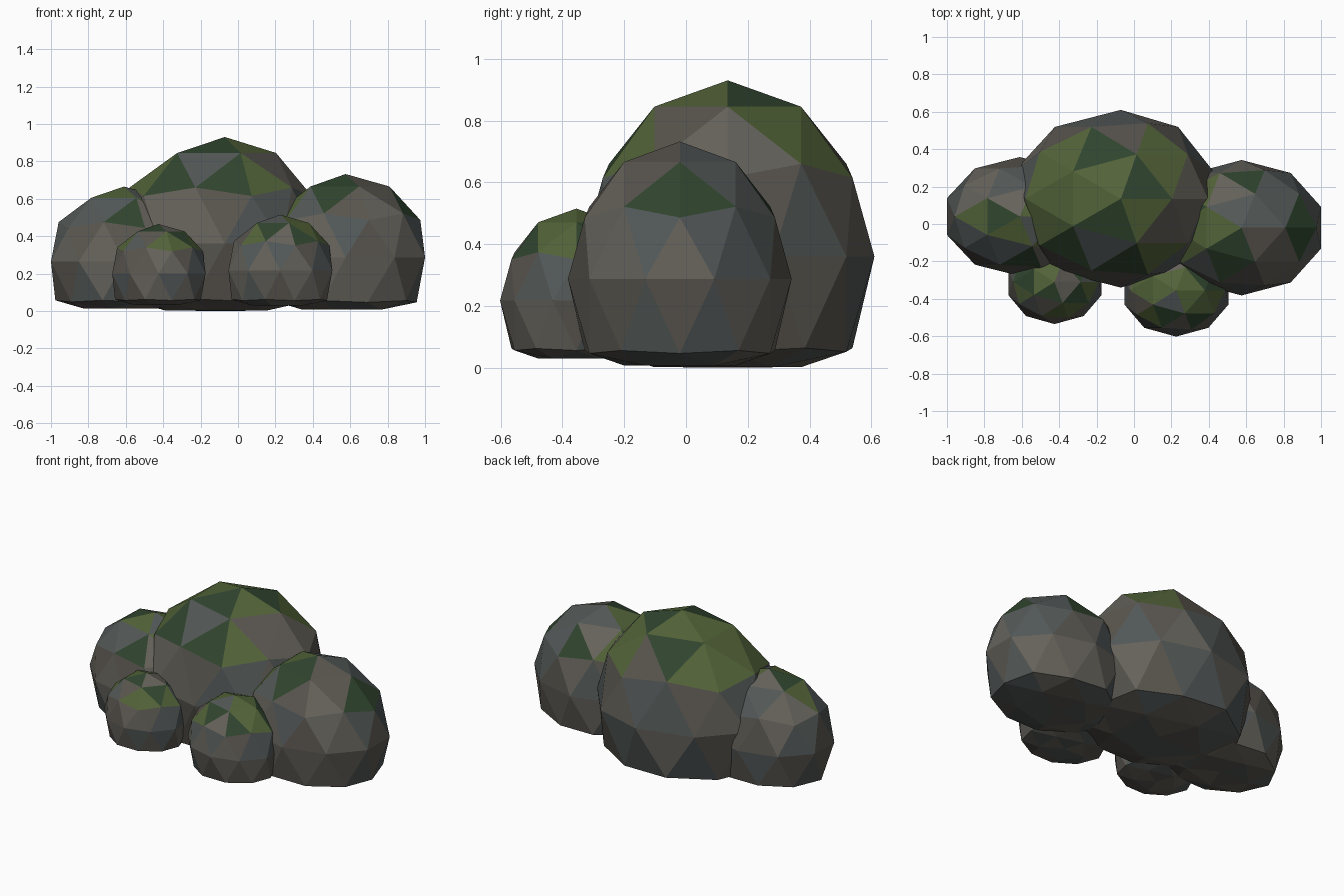
import bpy, bmesh, random

if "Cube" in bpy.data.objects:
    bpy.data.objects.remove(bpy.data.objects["Cube"])

random.seed(7)

def material(name, rgb):
    m = bpy.data.materials.new(name)
    m.diffuse_color = (*rgb, 1)
    m.use_nodes = True
    m.node_tree.nodes["Principled BSDF"].inputs["Base Color"].default_value = m.diffuse_color
    return m

# Three stone tones followed by two moss tones
MATS = [material("warm_stone", (0.13, 0.122, 0.104)),
        material("cool_stone", (0.085, 0.098, 0.096)),
        material("brown_stone", (0.10, 0.092, 0.078)),
        material("light_moss", (0.085, 0.125, 0.04)),
        material("dark_moss", (0.03, 0.06, 0.028))]

def boulder(name, centre, left, right, depth, height):
    """Faceted boulder with a squashed underside."""
    bm = bmesh.new()
    bmesh.ops.create_icosphere(bm, subdivisions=2, radius=1)
    for v in bm.verts:
        x, y, z = v.co
        if z < -0.4:
            z = max(-0.52 + (z + 0.447) * 0.27, -0.63)
        v.co = (centre[0] + x * (left if x < 0 else right),
                centre[1] + y * depth,
                centre[2] + z * height)
    bm.normal_update()
    for f in bm.faces:
        f.smooth = False
        mossy = f.normal.z > 0.5 and random.random() < 0.62
        f.material_index = random.choice((3, 4)) if mossy else random.choice((0, 1, 2))
    mesh = bpy.data.meshes.new(name)
    bm.to_mesh(mesh)
    bm.free()
    for m in MATS:
        mesh.materials.append(m)
    ob = bpy.data.objects.new(name, mesh)
    bpy.context.collection.objects.link(ob)

# Main boulder, its two flanking boulders, and two small front stones
boulder("main_boulder", (-0.07, 0.135, 0.36), 0.60, 0.52, 0.475, 0.57)
boulder("right_boulder", (0.575, -0.02, 0.287), 0.44, 0.447, 0.362, 0.445)
boulder("left_boulder", (-0.61, 0.04, 0.265), 0.41, 0.41, 0.318, 0.40)
boulder("front_left_stone", (-0.425, -0.31, 0.2), 0.26, 0.265, 0.225, 0.265)
boulder("front_right_stone", (0.225, -0.355, 0.217), 0.29, 0.294, 0.247, 0.298)
